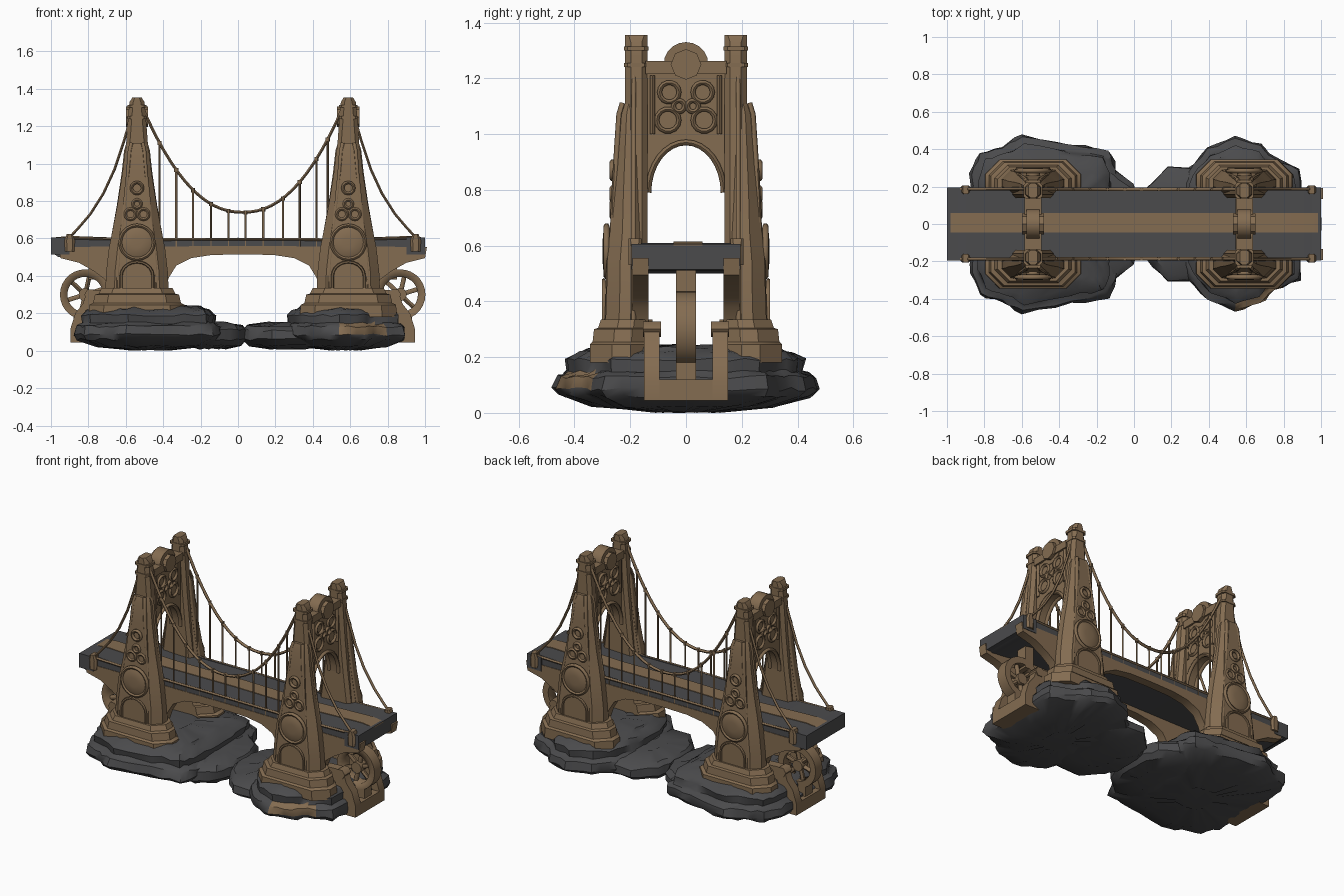
import bpy, bmesh, math, random
from mathutils import Vector

random.seed(4)
cube = bpy.data.objects.get("Cube")
if cube:
    bpy.data.objects.remove(cube)


def material(name, rgb):
    m = bpy.data.materials.new(name)
    m.use_nodes = True
    m.diffuse_color = (*rgb, 1)
    bsdf = m.node_tree.nodes["Principled BSDF"]
    bsdf.inputs["Base Color"].default_value = (*rgb, 1)
    bsdf.inputs["Roughness"].default_value = 0.9
    return m


BROWN = material("weathered bronze brown", (0.23, 0.15, 0.082))
GREY = material("dark stone grey", (0.07, 0.07, 0.073))


def finish(name, bm, mats, angle=35):
    bmesh.ops.recalc_face_normals(bm, faces=bm.faces)
    me = bpy.data.meshes.new(name)
    bm.to_mesh(me)
    bm.free()
    ob = bpy.data.objects.new(name, me)
    bpy.context.collection.objects.link(ob)
    for m in mats:
        me.materials.append(m)
    bpy.ops.object.select_all(action="DESELECT")
    ob.select_set(True)
    bpy.context.view_layer.objects.active = ob
    bpy.ops.object.shade_smooth_by_angle(angle=math.radians(angle))
    return ob


def loft(name, rings, mat):
    bm = bmesh.new()
    rows = [[bm.verts.new(p) for p in ring] for ring in rings]
    for a, b in zip(rows, rows[1:]):
        for i in range(len(a)):
            j = (i + 1) % len(a)
            bm.faces.new((a[i], a[j], b[j], b[i]))
    bm.faces.new(rows[0])
    bm.faces.new(rows[-1])
    return finish(name, bm, [mat])


def extrude(name, outline, axis, lo, hi, mat):
    """Push a flat outline along x (outline is y,z) or y (outline is x,z)."""
    place = (lambda p, t: (t, p[0], p[1])) if axis == "x" else (lambda p, t: (p[0], t, p[1]))
    return loft(name, [[place(p, t) for p in outline] for t in (lo, hi)], mat)


def box(name, x0, x1, y0, y1, z0, z1, mat):
    return extrude(name, [(x0, z0), (x1, z0), (x1, z1), (x0, z1)], "y", y0, y1, mat)


def circle(cx, cz, r, n=20):
    return [(cx + r * math.cos(i * math.tau / n), cz + r * math.sin(i * math.tau / n)) for i in range(n)]


def tube(name, pts, radius, mat=BROWN, closed=False):
    cu = bpy.data.curves.new(name, "CURVE")
    cu.dimensions = "3D"
    cu.bevel_depth = radius
    cu.bevel_resolution = 1
    cu.use_fill_caps = True
    sp = cu.splines.new("POLY")
    sp.points.add(len(pts) - 1)
    for q, p in zip(sp.points, pts):
        q.co = (*p, 1)
    sp.use_cyclic_u = closed
    tmp = bpy.data.objects.new(name + "_path", cu)
    bpy.context.collection.objects.link(tmp)
    bpy.context.view_layer.update()
    me = bpy.data.meshes.new_from_object(tmp.evaluated_get(bpy.context.evaluated_depsgraph_get()))
    bpy.data.objects.remove(tmp)
    bm = bmesh.new()
    bm.from_mesh(me)
    return finish(name, bm, [mat], 60)


def section(cx, hx, y0, y1, z, m, c=0.3):
    """Chamfered rectangle at height z, mirrored to side m."""
    hy, cy = (y1 - y0) / 2, (y0 + y1) / 2
    k = c * min(hx, hy)
    pts = [(hx, hy - k), (hx - k, hy), (k - hx, hy), (-hx, hy - k),
           (-hx, k - hy), (k - hx, -hy), (hx - k, -hy), (hx, k - hy)]
    return [(cx + x, m * (cy + y), z) for x, y in pts]


# Rock islands: layered ledges from a mirrored half outline
def rock(name, half, cx, layers, patch=False):
    outline = half + [(x, -y) for x, y in reversed(half)]
    dense = []
    for a, b in zip(outline, outline[1:] + outline[:1]):
        for t in (0, 1 / 3, 2 / 3):
            dense.append((a[0] + (b[0] - a[0]) * t, a[1] + (b[1] - a[1]) * t))
    rings = []
    for s, z in layers:
        rings.append([(cx + (x - cx) * k, y * k, max(0, z + random.uniform(-.007, .007)))
                      for x, y in dense for k in [s * random.uniform(.975, 1.01)]])
    ob = loft(name, rings, GREY)
    if patch:
        ob.data.materials.append(BROWN)
        for f in ob.data.polygons:
            c = f.center
            if c.y < -.33 and .56 < c.x < .82 and .08 < c.z < .15:
                f.material_index = 1
    return ob


LEDGES = [(.25, .006), (.7, .025), (.96, .06), (1, .085), (.98, .13), (.93, .14),
          (.89, .15), (.9, .19), (.83, .215), (.74, .225), (.7, .235), (.3, .24)]
LOW = [(.4, .012), (.85, .03), (1, .06), (.98, .11), (.88, .135), (.4, .15)]
rock("left_rock", [(-.08, .12), (-.09, .3), (-.13, .4), (-.33, .43), (-.6, .48), (-.71, .42),
                   (-.83, .385), (-.88, .27), (-.87, .1)], -.47, LEDGES)
rock("left_low_rock", [(.045, .1), (0, .22), (-.12, .31), (-.3, .3)], -.14, LOW)
rock("right_rock", [(.9, .1), (.89, .3), (.75, .36), (.68, .43), (.54, .47), (.39, .41),
                    (.28, .29), (.23, .12)], .57, LEDGES, True)
rock("right_low_rock", [(.5, .3), (.18, .31), (.06, .19), (.02, .08)], .27, LOW)

# Roadway, its centre stripe and thick end blocks
road = [(-1, .6), (-.9, .61), (-.5, .595), (0, .6), (.5, .595), (.92, .61), (1, .6),
        (1, .53), (.96, .51), (.85, .52), (.7, .545), (-.7, .545), (-.85, .52), (-.96, .5), (-1, .53)]
extrude("roadway", road, "y", -.18, .18, GREY)
top = road[:7]
extrude("centre_stripe", [(x, z + .004) for x, z in top] + [(x, z - .003) for x, z in reversed(top)],
        "y", -.045, .06, BROWN)
for s in (-1, 1):
    box("road_end", min(s, s * .9), max(s, s * .9), -.195, .195, .515, .606, GREY)


def at(s, d):
    """x position d outward from the tower on side s."""
    return .025 + s * (.565 + d)


LEG = [(.3, .17, .29), (.42, .165, .285), (.55, .15, .282), (.65, .13, .27), (.78, .105, .265),
       (.95, .078, .255), (1.07, .064, .247), (1.11, .05, .235)]
POST = [(.3, .13), (.6, .11), (.8, .085), (1.0, .066), (1.15, .055), (1.28, .045), (1.33, .04), (1.355, .024)]
BRACKET = [(-.565, .515), (-.4, .512), (-.29, .495), (-.21, .455), (-.17, .39), (-.14, .3),
           (.14, .3), (.17, .38), (.23, .425), (.31, .47), (.41, .495), (.42, .555), (-.565, .56)]
SIDE_CABLE = [(.01, 1.33), (.035, 1.24), (.07, 1.12), (.12, .97), (.18, .84), (.25, .73), (.31, .66), (.365, .6)]


def main_cable_z(x):
    return .74 + .57 * (abs(x - .025) / .54) ** 2.2


for s in (-1, 1):
    cx = at(s, 0)
    for m in (-1, 1):
        # Stepped plinth, tapering buttress and tall inner post
        steps = [(.18, .26, .345), (.245, .255, .345), (.255, .235, .335), (.3, .225, .33),
                 (.305, .205, .315), (.335, .19, .305)]
        loft("plinth", [section(cx, hx, .12, y, z, m, .7) for z, hx, y in steps], BROWN)
        loft("tower_buttress", [section(cx, hx, .15, y, z, m, .7) for z, hx, y in LEG], BROWN)
        loft("tower_post", [section(cx, hx, .138, .218, z, m, .5) for z, hx in POST], BROWN)
        for z0 in (1.24, 1.3):
            loft("post_band", [section(cx, .05, .135, .222, z, m) for z in (z0, z0 + .015)], BROWN)
        # Ribs running up the buttress
        for side in (-1, 1):
            for inset, yk in ((.93, .19), (.62, 0)):
                tube("buttress_rib", [(cx + side * hx * inset, m * (yk or y - .008), z)
                                      for z, hx, y in LEG], .011)
        # Outer face: arched niche, medallion and carved curls
        arch = [(cx - .085, .32)] + [(cx - .085 * math.cos(a * math.pi / 10), .4 + .075 * math.sin(a * math.pi / 10))
                                     for a in range(11)] + [(cx + .085, .32)]
        extrude("arched_niche", arch, "y", m * .25, m * .295, BROWN)
        tube("niche_rim", [(x, m * .295, z) for x, z in arch], .008)
        loft("medallion", [[(x, m * y, z) for x, z in circle(cx, .58, r)]
                           for r, y in ((.085, .25), (.085, .288), (.065, .297), (.03, .3))], BROWN)
        tube("medallion_rim", [(x, m * .285, z) for x, z in circle(cx, .58, .09)], .011, closed=True)
        for dx, z, r in ((-.035, .73, .028), (.035, .73, .028), (0, .785, .022), (0, .87, .03)):
            tube("carved_curl", [(x, m * .264, zz) for x, zz in circle(cx + dx, z, r, 12)], .01, closed=True)
        # Side girder with curved brackets
        extrude("side_girder", [(at(s, d), z) for d, z in BRACKET], "y", m * .135, m * .192, BROWN)
        # Outer cable and anchor
        tube("outer_cable", [(at(s, d), m * .187, z) for d, z in SIDE_CABLE], .008)
        loft("cable_anchor", [section(at(s, .36), w, .16, .207, z, m, .5)
                              for z, w in ((.53, .025), (.59, .028), (.625, .015))], BROWN)
        # Abutment cheeks
        cheek = [(.13, .045), (.355, .045), (.355, .12), (.33, .2), (.29, .25), (.27, .31), (.22, .325), (.13, .32)]
        extrude("abutment_cheek", [(at(s, d), z) for d, z in cheek], "y", m * .095, m * .15, BROWN)
        tube("cheek_roll", [(at(s, .25), m * .09, .3), (at(s, .25), m * .155, .3)], .032)

    # Abutment floor and spoked wheel
    box("abutment_floor", *sorted((at(s, .13), at(s, .355))), -.15, .15, .045, .12, BROWN)
    wx, wz = at(s, .277), .3
    loft("wheel_rim", [[(x, y, z) for x, z in circle(wx, wz, r, 28)]
                       for r, y in ((.095, -.035), (.135, -.035), (.135, .035), (.095, .035), (.095, -.035))], BROWN)
    wheel = bpy.context.object
    bm = bmesh.new()
    bm.from_mesh(wheel.data)
    bmesh.ops.delete(bm, geom=[f for f in bm.faces if len(f.verts) > 4], context="FACES")
    bmesh.ops.remove_doubles(bm, verts=bm.verts, dist=.0005)
    bmesh.ops.recalc_face_normals(bm, faces=bm.faces)
    bm.to_mesh(wheel.data)
    bm.free()
    for a in range(6):
        c, n = math.cos(a * math.pi / 3 + .3), math.sin(a * math.pi / 3 + .3)
        tube("wheel_spoke", [(wx, 0, wz), (wx + .1 * c, 0, wz + .1 * n)], .014)
    extrude("wheel_hub", circle(wx, wz, .035, 14), "y", -.03, .03, BROWN)
    box("wheel_bracket", *sorted((at(s, .2), at(s, .26))), -.035, .035, .38, .53, BROWN)
    box("wheel_foot", *sorted((at(s, .25), at(s, .34))), -.035, .035, .1, .19, BROWN)

    # Portal wall with arched opening
    opening = [(-.135 * math.cos(a * math.pi / 16), .79 + .18 * math.sin(a * math.pi / 16)) for a in range(17)]
    extrude("portal_wall", [(-.15, .79)] + opening + [(.15, .79), (.15, 1.25), (-.15, 1.25)], "x",
            cx - .032, cx + .032, BROWN)
    extrude("portal_crest", circle(0, 1.25, .08), "x", cx - .036, cx + .036, BROWN)
    box("portal_beam", cx - .045, cx + .045, -.145, .145, 1.215, 1.262, BROWN)
    extrude("portal_medallion", circle(0, 1.25, .055, 8), "x", cx - .06, cx + .06, BROWN)
    for f in (-1, 1):
        px = cx + f * .034
        tube("portal_arch_rim", [(px, y, z) for y, z in opening], .012)
        for m in (-1, 1):
            tube("portal_frame", [(px, m * .12, 1.0), (px, m * .12, 1.21)], .011)
            for y, z, r in ((.06, 1.15, .035), (.065, 1.05, .04), (.025, 1.1, .02)):
                tube("portal_scroll", [(px, m * yy, zz) for yy, zz in circle(y, z, r, 14)], .01, closed=True)

# Main cables, hangers and road edge trim
for m in (-1, 1):
    xs = [-.515 + 1.08 * i / 28 for i in range(29)]
    tube("main_cable", [(x, m * .185, main_cable_z(x)) for x in xs], .009)
    for x in (-.42, -.33, -.24, -.145, -.05, .04, .135, .24, .33, .42, .48):
        tube("hanger", [(x, m * .185, .55), (x, m * .185, main_cable_z(x))], .0055)
        tube("hanger_clamp", [(x, m * .185, main_cable_z(x) - .012), (x, m * .185, main_cable_z(x) + .01)], .011)
    tube("road_edge_trim", [(-.93, m * .187, .603), (-.5, m * .187, .594), (0, m * .187, .597),
                            (.5, m * .187, .594), (.93, m * .187, .603)], .008)
    box("road_fascia", -.92, .94, m * .175, m * .189, .55, .6, GREY)
